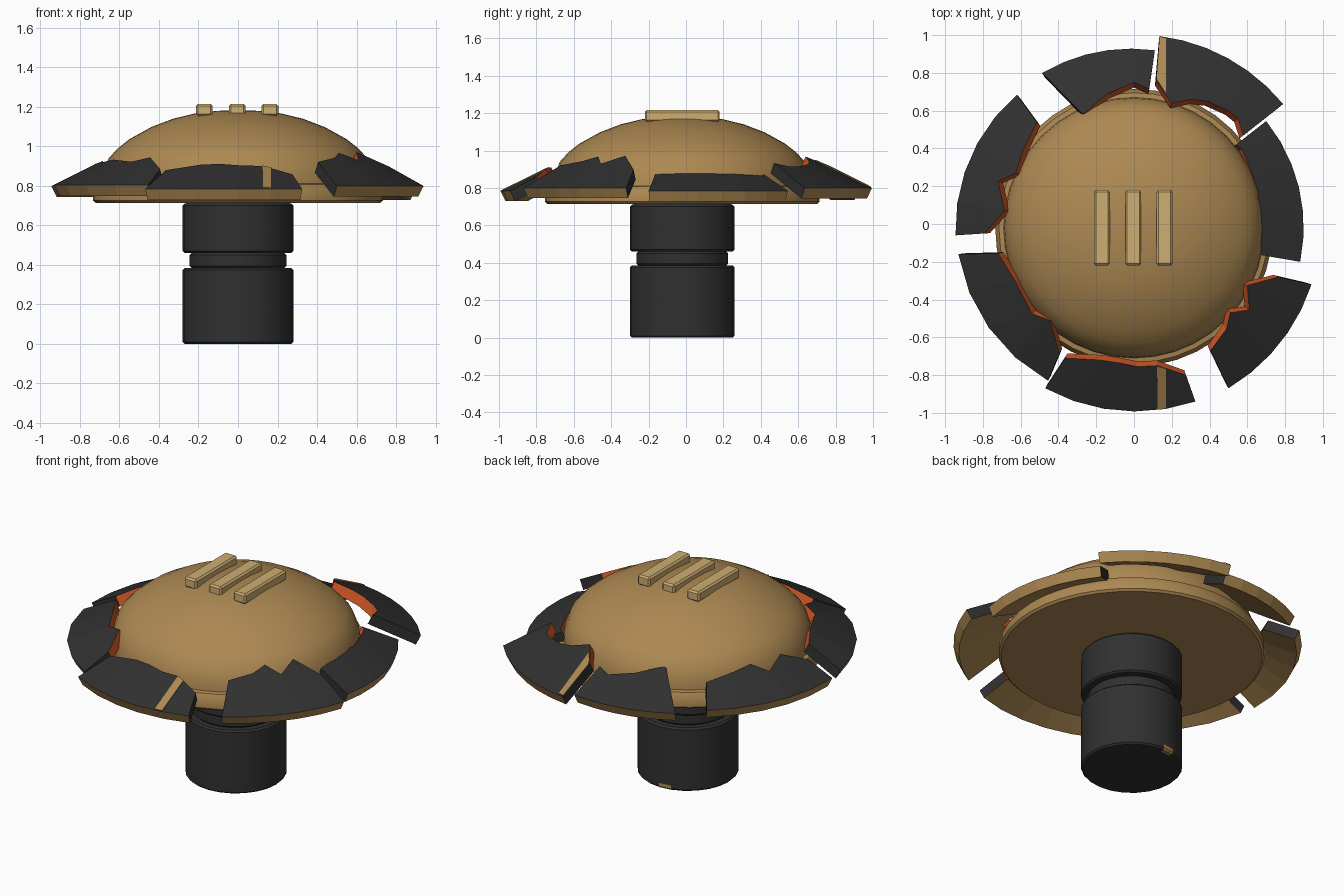
import bpy, bmesh, math
from mathutils import Vector

if "Cube" in bpy.data.objects:
    bpy.data.objects.remove(bpy.data.objects["Cube"])

CY = -0.02  # centre of the round parts in y


def material(name, rgb):
    m = bpy.data.materials.new(name)
    m.diffuse_color = (*rgb, 1)
    m.use_nodes = True
    m.node_tree.nodes["Principled BSDF"].inputs["Base Color"].default_value = m.diffuse_color
    return m


BLACK = material("charcoal", (0.03, 0.03, 0.03))
BROWN = material("bronze brown", (0.42, 0.25, 0.085))
TAN = material("light tan", (0.62, 0.42, 0.17))
ORANGE = material("fracture orange", (0.62, 0.095, 0.018))


def finish(name, bm, mats, smooth=False):
    bmesh.ops.recalc_face_normals(bm, faces=bm.faces)
    me = bpy.data.meshes.new(name)
    bm.to_mesh(me)
    bm.free()
    for m in mats:
        me.materials.append(m)
    ob = bpy.data.objects.new(name, me)
    bpy.context.collection.objects.link(ob)
    if smooth:
        bpy.ops.object.select_all(action='DESELECT')
        ob.select_set(True)
        bpy.context.view_layer.objects.active = ob
        bpy.ops.object.shade_smooth_by_angle(angle=math.radians(32))
    return ob


def lathe(name, profile, n, mats, rule=None):
    bm = bmesh.new()
    vs = [bm.verts.new((r, 0, z)) for r, z in profile]
    es = [bm.edges.new(p) for p in zip(vs, vs[1:])]
    bmesh.ops.spin(bm, geom=vs + es, cent=(0, 0, 0), axis=(0, 0, 1),
                   angle=math.tau, steps=n, use_merge=True)
    bmesh.ops.remove_doubles(bm, verts=bm.verts, dist=1e-4)
    bmesh.ops.translate(bm, verts=bm.verts, vec=(0, CY, 0))
    if rule:
        for f in bm.faces:
            f.material_index = rule(f.calc_center_median())
    return finish(name, bm, mats, True)


# Stem with a grooved neck and a small worn chip at the back of the foot
lathe("stem", [(0, 0), (.25, 0), (.27, 0), (.28, .01), (.28, .03), (.28, .375), (.27, .385),
               (.235, .385), (.245, .395), (.245, .45), (.235, .46), (.27, .46),
               (.28, .47), (.28, .70), (.27, .71), (.24, .72), (0, .72)], 24, [BLACK, BROWN],
      lambda c: int(c.z < .02 and c.y > .22 and abs(c.x + .03) < .06))

# Domed cap with its base rim
lathe("cap", [(0, .715), (.722, .715), (.735, .727), (.735, .77), (.715, .808), (.69, .812),
              (.685, .86), (.655, .94), (.61, .99), (.55, 1.037), (.44, 1.098), (.33, 1.14),
              (.22, 1.167), (.11, 1.18), (0, 1.185)], 40, [BROWN])

# Three raised bars on the crown
for i, x in enumerate((-.17, -.004, .162)):
    bm = bmesh.new()
    bmesh.ops.create_cube(bm, size=1)
    for v in bm.verts:
        v.co = Vector((x + v.co.x * .084, CY + v.co.y * .4, 1.185 + v.co.z * .062))
    bmesh.ops.bevel(bm, geom=bm.edges[:], offset=.01, segments=1, affect='EDGES')
    finish(f"crown_bar_{i + 1}", bm, [TAN])


def wrap(a):
    return (a + math.pi) % math.tau - math.pi


class Plate:
    """Sloping broken plate: outer corners a, b and a jagged inner edge from a to b."""
    T = .062

    def __init__(self, a, b, z, slope, inner):
        self.a0, self.r0 = math.atan2(a[1], a[0]), math.hypot(*a)
        self.da = wrap(math.atan2(b[1], b[0]) - self.a0)
        self.r1, self.z, self.slope, self.inner = math.hypot(*b), z, slope, inner

    def rim(self, t):
        r, a = self.r0 + (self.r1 - self.r0) * t, self.a0 + self.da * t
        return r * math.cos(a), r * math.sin(a)

    def at(self, x, y, depth=0):
        # point on the cone-shaped top, pushed down along its normal
        t = wrap(math.atan2(y, x) - self.a0) / self.da
        r = math.hypot(x, y)
        top = self.z + self.slope * (self.r0 + (self.r1 - self.r0) * t - r)
        tilt = math.atan(self.slope)
        k = 1 - depth * math.sin(tilt) / r
        return x * k, y * k, top - depth * math.cos(tilt)

    def build(self, name):
        bm = bmesh.new()
        n = len(self.inner)
        outer = [self.rim(i / (n - 1)) for i in range(n)]
        ot, it, ob, ib = [[bm.verts.new(self.at(*p, d)) for p in row]
                          for row, d in ((outer, 0), (self.inner, 0),
                                         (outer, self.T), (self.inner, self.T))]

        def quad(m, *v):
            bm.faces.new(v).material_index = m
        for i in range(n - 1):
            j = i + 1
            quad(0, ot[i], ot[j], it[j], it[i])   # dark top
            quad(1, ob[i], ib[i], ib[j], ob[j])   # brown underside
            quad(1, ot[i], ob[i], ob[j], ot[j])   # brown rim
            quad(2, it[i], it[j], ib[j], ib[i])   # orange broken edge
        for k in (0, n - 1):
            quad(0, ot[k], it[k], ib[k], ob[k])   # dark ends
        finish(name, bm, [BLACK, BROWN, ORANGE])

    def stripe(self, name, corners):
        # thin painted band: inner left, inner right, outer right, outer left
        bm = bmesh.new()
        t, b = [[bm.verts.new(self.at(*p, d)) for p in corners] for d in (-.004, .004)]
        bm.faces.new(t)
        bm.faces.new(b)
        for i in range(4):
            j = (i + 1) % 4
            bm.faces.new((t[i], t[j], b[j], b[i]))
        finish(name, bm, [BROWN])


plates = {
    "back": Plate((-.487, .80), (.11, .92), .79, .5,
                  [(-.28, .59), (-.265, .585), (-.19, .65), (-.14, .69), (0, .75), (.08, .715)]),
    "back_right": Plate((.135, .995), (.79, .635), .80, .5,
                        [(.115, .76), (.2, .64), (.305, .66), (.39, .65), (.50, .60),
                         (.55, .56), (.58, .47)]),
    "right": Plate((.70, .545), (.88, -.2), .785, .42,
                   [(.54, .42), (.57, .40), (.625, .27), (.66, .17), (.65, .10),
                    (.67, 0), (.675, -.165)]),
    "front_right": Plate((.94, -.32), (.50, -.87), .80, .55,
                         [(.765, -.28), (.60, -.325), (.61, -.455), (.51, -.47),
                          (.49, -.555), (.405, -.67)]),
    "front": Plate((-.47, -.87), (.325, -.94), .785, .5,
                   [(-.365, -.71), (-.18, -.72), (-.08, -.735), (.02, -.755),
                    (.125, -.75), (.275, -.80)]),
    "front_left": Plate((-.93, -.16), (-.455, -.83), .805, .52,
                        [(-.72, -.155), (-.63, -.30), (-.54, -.475), (-.445, -.51),
                         (-.395, -.685)]),
    "left": Plate((-.62, .685), (-.945, -.06), .80, .5,
                  [(-.515, .54), (-.59, .385), (-.625, .27), (-.72, .225), (-.685, .07),
                   (-.79, -.05)]),
}
# Ring of broken plates and the two painted bands
for key, p in plates.items():
    p.build(f"{key}_plate")
plates["front"].stripe("front_band", [(.122, -.752), (.168, -.765), (.17, -.974), (.125, -.98)])
plates["back_right"].stripe("back_band", [(.12, .765), (.168, .69), (.17, .982), (.136, .988)])
